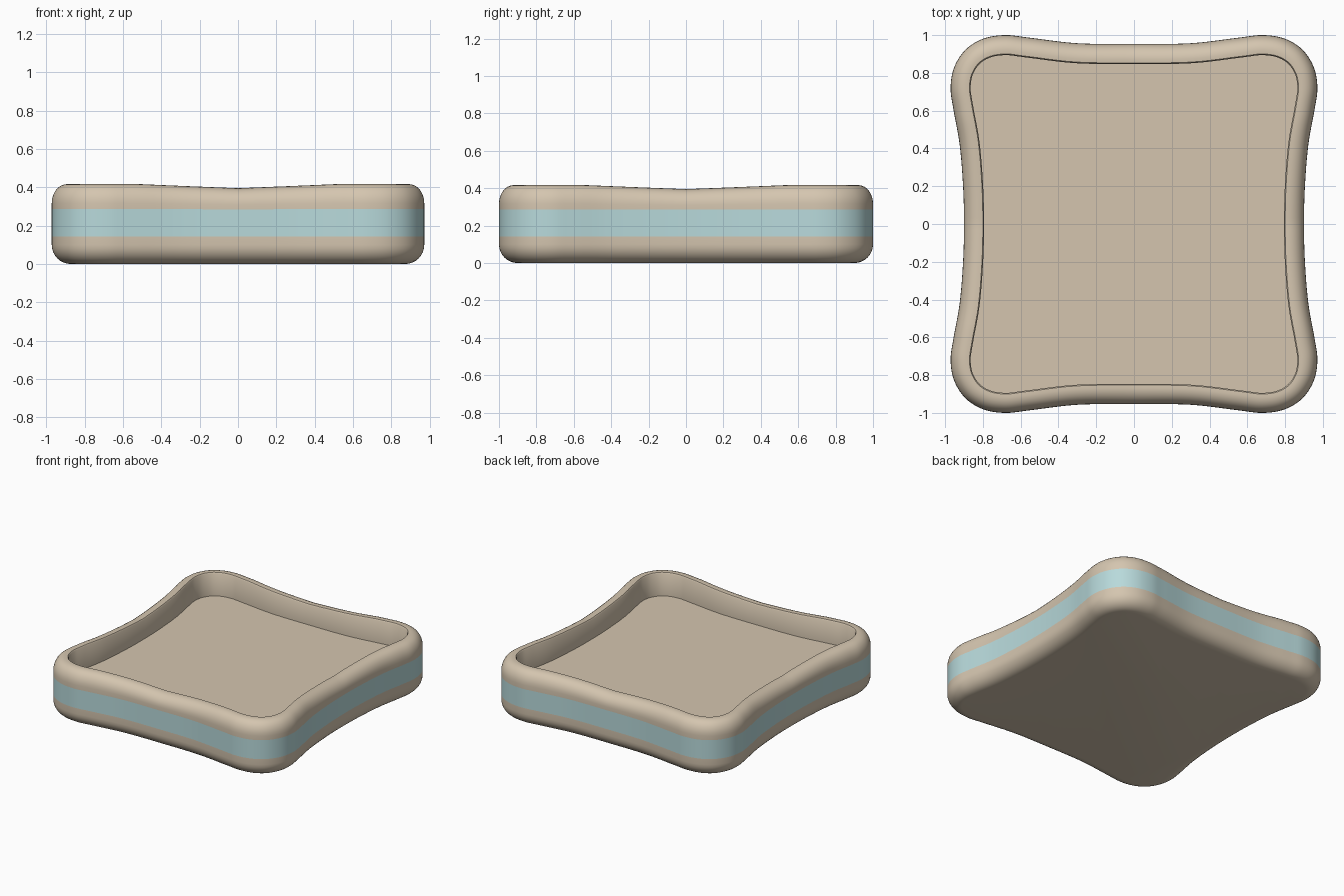
import bpy, bmesh, math
from mathutils import Vector

if "Cube" in bpy.data.objects:
    bpy.data.objects.remove(bpy.data.objects["Cube"])

def material(name, rgb):
    m = bpy.data.materials.new(name)
    m.diffuse_color = (*rgb, 1)
    m.use_nodes = True
    m.node_tree.nodes["Principled BSDF"].inputs["Base Color"].default_value = m.diffuse_color
    return m

tan = material("clay", (0.66, 0.56, 0.43))
blue = material("pale_blue", (0.48, 0.70, 0.71))

# One quarter of the pinched-square outline, mirrored into a closed loop
quarter = [(0.90, 0), (0.905, 0.2), (0.923, 0.42), (0.955, 0.6), (0.971, 0.72),
           (0.952, 0.83), (0.89, 0.925), (0.795, 0.982), (0.68, 1.0),
           (0.55, 0.986), (0.3, 0.957), (0, 0.953)]
half = quarter + [(-x, y) for x, y in quarter[-2::-1]]
ctrl = [Vector(p) for p in half + [(x, -y) for x, y in half[-2:0:-1]]]

# Smooth the control loop with a Catmull-Rom spline
STEPS = 6
outline = []
n = len(ctrl)
for i in range(n):
    a, b, c, d = (ctrl[(i + k) % n] for k in (-1, 0, 1, 2))
    for s in range(STEPS):
        t = s / STEPS
        outline.append(0.5 * (2 * b + (c - a) * t + (2 * a - 5 * b + 4 * c - d) * t * t
                              + (3 * b - a - 3 * c + d) * t ** 3))
N = len(outline)

def ring(inset, z):
    """Outline moved inward along its normal; the rim rises a little at the corners."""
    pts = []
    for i, p in enumerate(outline):
        tangent = (outline[(i + 1) % N] - outline[i - 1]).normalized()
        q = p + Vector((-tangent.y, tangent.x)) * inset
        corner = min(1, 2 * abs(p.x * p.y))
        lift = 0.022 * corner * max(0, min(1, (z - 0.28) / 0.1))
        pts.append((q.x, q.y, z + lift))
    return pts

def loft(name, profile, mat, cap_start=False, cap_end=False):
    bm = bmesh.new()
    rings = [[bm.verts.new(p) for p in ring(*pz)] for pz in profile]
    for lo, hi in zip(rings, rings[1:]):
        for i in range(N):
            j = (i + 1) % N
            bm.faces.new((lo[i], lo[j], hi[j], hi[i]))
    if cap_start:
        bm.faces.new(rings[0][::-1])
    if cap_end:
        bm.faces.new(rings[-1])
    me = bpy.data.meshes.new(name)
    bm.to_mesh(me)
    bm.free()
    ob = bpy.data.objects.new(name, me)
    bpy.context.collection.objects.link(ob)
    me.materials.append(mat)
    bpy.context.view_layer.objects.active = ob
    ob.select_set(True)
    bpy.ops.object.shade_smooth_by_angle(angle=math.radians(40))
    ob.select_set(False)
    return ob

def arc(inset, z, r, a0, a1, steps=8):
    angs = [math.radians(a0 + (a1 - a0) * k / steps) for k in range(steps + 1)]
    return [(inset - r * math.cos(a), z + r * math.sin(a)) for a in angs]

# Rounded underside
loft("tray_base", arc(0.1, 0.1, 0.1, -90, 0) + [(0, 0.143)], tan, cap_start=True)
# Coloured stripe
loft("side_band", [(0, 0.143), (0, 0.285)], blue)
# Rounded rim, inner wall and recessed floor
rim = [(0, 0.285)] + arc(0.085, 0.31, 0.085, 0, 100)
loft("rim_and_floor", rim + [(0.106, 0.385), (0.106, 0.24)], tan, cap_end=True)
